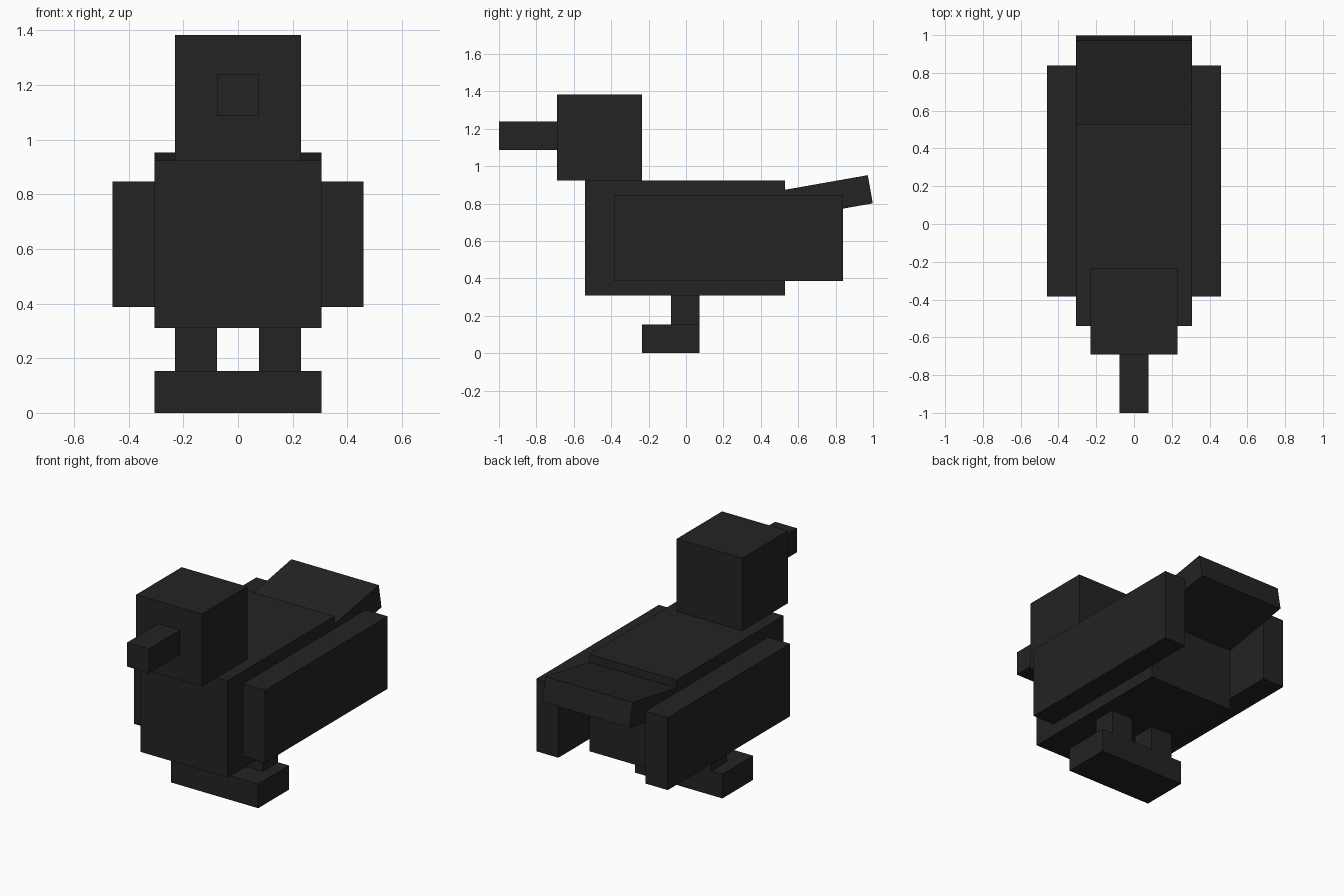
import bpy
import math
from mathutils import Matrix, Vector

cube = bpy.data.objects.get("Cube")
if cube:
    bpy.data.objects.remove(cube, do_unlink=True)

# One dark charcoal colour for the whole bird
charcoal = bpy.data.materials.new("charcoal")
charcoal.use_nodes = True
colour = (0.017, 0.017, 0.017, 1)
charcoal.diffuse_color = colour
charcoal.node_tree.nodes["Principled BSDF"].inputs["Base Color"].default_value = colour


def box(name, x, y, z):
    """Box spanning the given (low, high) range on each axis."""
    spans = (x, y, z)
    centre = Vector([(lo + hi) / 2 for lo, hi in spans])
    size = Vector([hi - lo for lo, hi in spans])
    bpy.ops.mesh.primitive_cube_add(size=1, location=centre)
    obj = bpy.context.object
    obj.name = name
    obj.data.transform(Matrix.Diagonal(size).to_4x4())
    obj.data.materials.append(charcoal)
    return obj


# Body, head and beak
box("body", (-0.306, 0.306), (-0.54, 0.53), (0.31, 0.924))
box("head", (-0.23, 0.23), (-0.69, -0.235), (0.924, 1.383))
box("beak", (-0.076, 0.076), (-1.0, -0.69), (1.087, 1.24))

# Wings, legs and feet on both sides
for side, s in (("left", 1), ("right", -1)):
    def span(a, b):
        return tuple(sorted((s * a, s * b)))
    box(side + "_wing", span(0.306, 0.46), (-0.385, 0.84), (0.387, 0.846))
    box(side + "_leg", span(0.076, 0.23), (-0.08, 0.073), (0.153, 0.31))
    box(side + "_foot", span(0, 0.306), (-0.235, 0.073), (0, 0.153))

# Tail slab tilted upward, its root buried in the body
tail = box("tail", (-0.306, 0.306), (-0.48, 0), (-0.153, 0))
tail.location = (0, 0, 0)
tail.data.transform(Matrix.Translation((0, -0.24, -0.0765)))
tail.rotation_euler.x = math.radians(10)
tail.location = (0, 0.972, 0.952)
